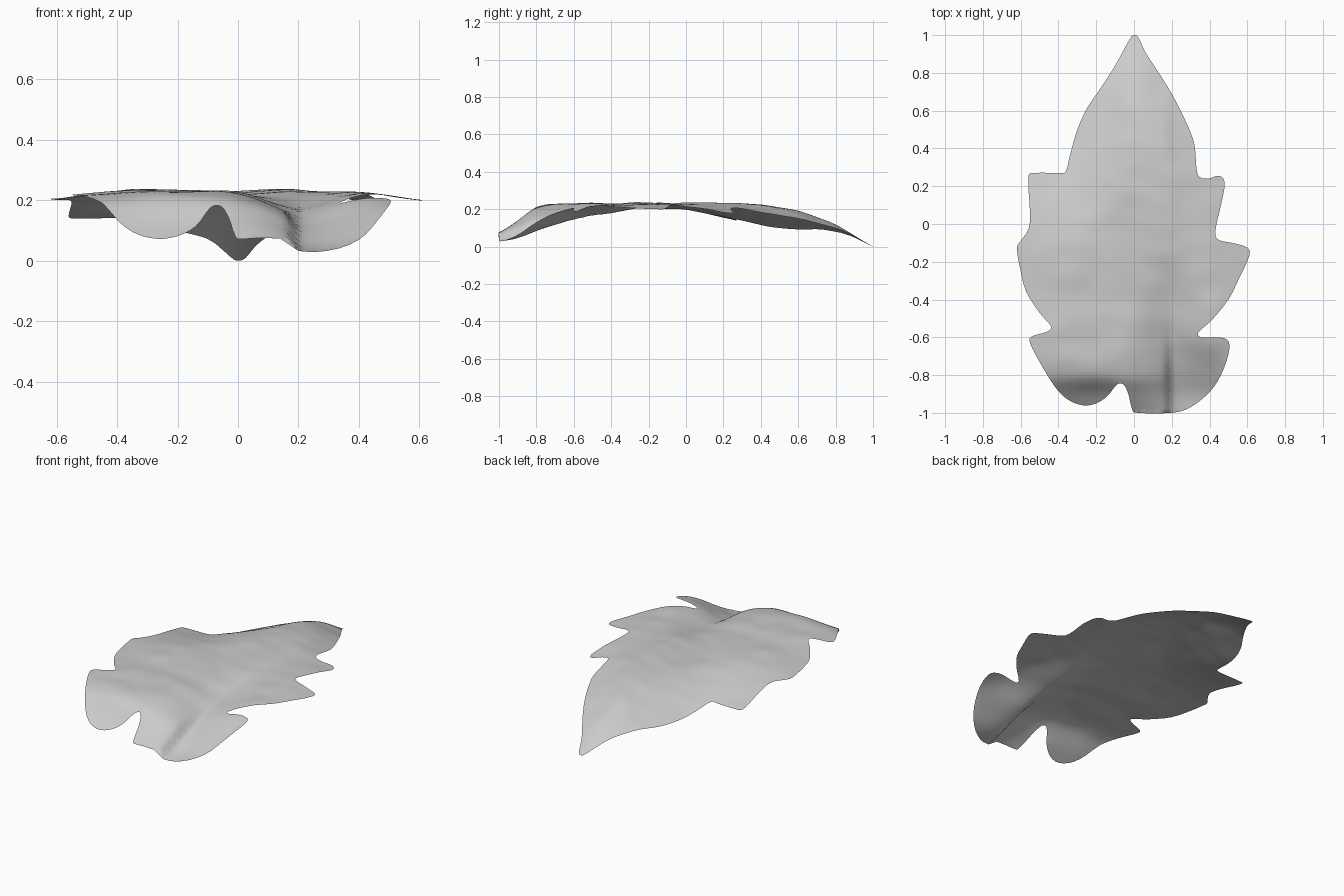
import bpy
import bmesh
from mathutils import Vector, noise
from mathutils.geometry import delaunay_2d_cdt

cube = bpy.data.objects.get("Cube")
if cube:
    bpy.data.objects.remove(cube, do_unlink=True)

# Lobed leaf outline, clockwise from the tip
OUTLINE = [
    (0, 1), (.025, .985), (.06, .91), (.115, .825), (.2, .69), (.28, .53), (.32, .42),
    (.33, .3), (.345, .25), (.39, .24), (.45, .255), (.48, .22), (.465, .12),
    (.43, -.04), (.45, -.085), (.52, -.1), (.6, -.125), (.61, -.17), (.56, -.28),
    (.5, -.4), (.41, -.51), (.34, -.575), (.36, -.6), (.45, -.6), (.5, -.62),
    (.5, -.69), (.46, -.8), (.4, -.89), (.3, -.97), (.2, -1), (.02, -1), (-.01, -.98),
    (-.03, -.9), (-.055, -.85), (-.09, -.85), (-.14, -.91), (-.2, -.95),
    (-.27, -.96), (-.35, -.93), (-.42, -.86), (-.5, -.73), (-.55, -.63),
    (-.54, -.595), (-.46, -.57), (-.44, -.54), (-.5, -.47), (-.57, -.36),
    (-.6, -.25), (-.62, -.13), (-.6, -.09), (-.56, -.03), (-.55, .05),
    (-.56, .24), (-.53, .27), (-.4, .27), (-.36, .28), (-.34, .36), (-.3, .5),
    (-.25, .61), (-.19, .7), (-.105, .83), (-.025, .975)]

# Cross-sections of the blade: heights at XS for each station along y
XS = [-.6, -.35, -.15, 0, .16, .205, .4, .6]
SECTIONS = {
    -1.0: [.05, .05, .06, .08, .08, .04, .05, .10],
    -.9: [.15, .13, .13, .15, .115, .06, .075, .14],
    -.8: [.195, .215, .22, .21, .155, .095, .125, .19],
    -.6: [.225, .24, .24, .235, .175, .155, .212, .21],
    -.4: [.21, .24, .24, .23, .195, .19, .23, .21],
    -.1: [.212, .24, .24, .23, .24, .24, .235, .207],
    .25: [.15, .165, .215, .237, .243, .24, .205, .155],
    .5: [.03, .09, .17, .217, .213, .20, .15, .09],
    .75: [.0, .03, .10, .15, .125, .115, .07, .01],
    1.0: [-.05, -.03, -.01, .01, .0, .0, -.02, -.05]}
YS = list(SECTIONS)


def smooth_curve(xs, vs, x):
    """Cubic interpolation through (xs, vs)."""
    x = min(max(x, xs[0]), xs[-1])
    i = max(k for k in range(len(xs) - 1) if xs[k] <= x)

    def slope(k):
        a, b = max(k - 1, 0), min(k + 1, len(xs) - 1)
        return (vs[b] - vs[a]) / (xs[b] - xs[a])
    h = xs[i + 1] - xs[i]
    t = (x - xs[i]) / h
    return ((2*t**3 - 3*t*t + 1) * vs[i] + (t**3 - 2*t*t + t) * h * slope(i)
            + (3*t*t - 2*t**3) * vs[i + 1] + (t**3 - t*t) * h * slope(i + 1))


def height(x, y):
    z = smooth_curve(YS, [smooth_curve(XS, SECTIONS[s], x) for s in YS], y)
    ripple = noise.noise(Vector((x * 6, y * 9, 0))) * .005
    return z + ripple * max(0, 1 - abs(y) ** 6)


# Round the outline
edge = []
n = len(OUTLINE)
for i in range(n):
    p0, p1, p2, p3 = (Vector(OUTLINE[(i + k) % n]) for k in (-1, 0, 1, 2))
    for t in (0, .34, .67):
        edge.append(p1 + t * .5 * (p2 - p0 + t * (2*p0 - 5*p1 + 4*p2 - p3
                    + t * (3*p1 - 3*p2 + p3 - p0))))

# Fill it with an even triangulated grid
step = .025
inner = [Vector((i * step + (j % 2) * step / 2, j * step))
         for i in range(-26, 27) for j in range(-40, 41)]
inner = [p for p in inner if min((p - e).length for e in edge) > step * .5]
m = len(edge)
loop = [(i, (i + 1) % m) for i in range(m)]
verts, _, faces, *_ = delaunay_2d_cdt(edge + inner, loop, [], 1, 1e-5)

bm = bmesh.new()
bvs = [bm.verts.new((v.x, v.y, height(v.x, v.y))) for v in verts]
for f in faces:
    bm.faces.new([bvs[k] for k in f])
bmesh.ops.delete(bm, geom=[v for v in bm.verts if not v.link_faces], context='VERTS')
for f in bm.faces:
    f.normal_update()
    if f.normal.z < 0:
        f.normal_flip()
    f.smooth = True
low = min(v.co.z for v in bm.verts)
bmesh.ops.translate(bm, vec=(0, 0, -low), verts=bm.verts)
mesh = bpy.data.meshes.new("leaf_blade")
bm.to_mesh(mesh)
bm.free()
leaf = bpy.data.objects.new("leaf_blade", mesh)
bpy.context.collection.objects.link(leaf)

# Plain pale grey
mat = bpy.data.materials.new("pale_grey")
mat.use_nodes = True
colour = (.6, .6, .6, 1)
mat.diffuse_color = colour
mat.node_tree.nodes["Principled BSDF"].inputs["Base Color"].default_value = colour
mesh.materials.append(mat)
